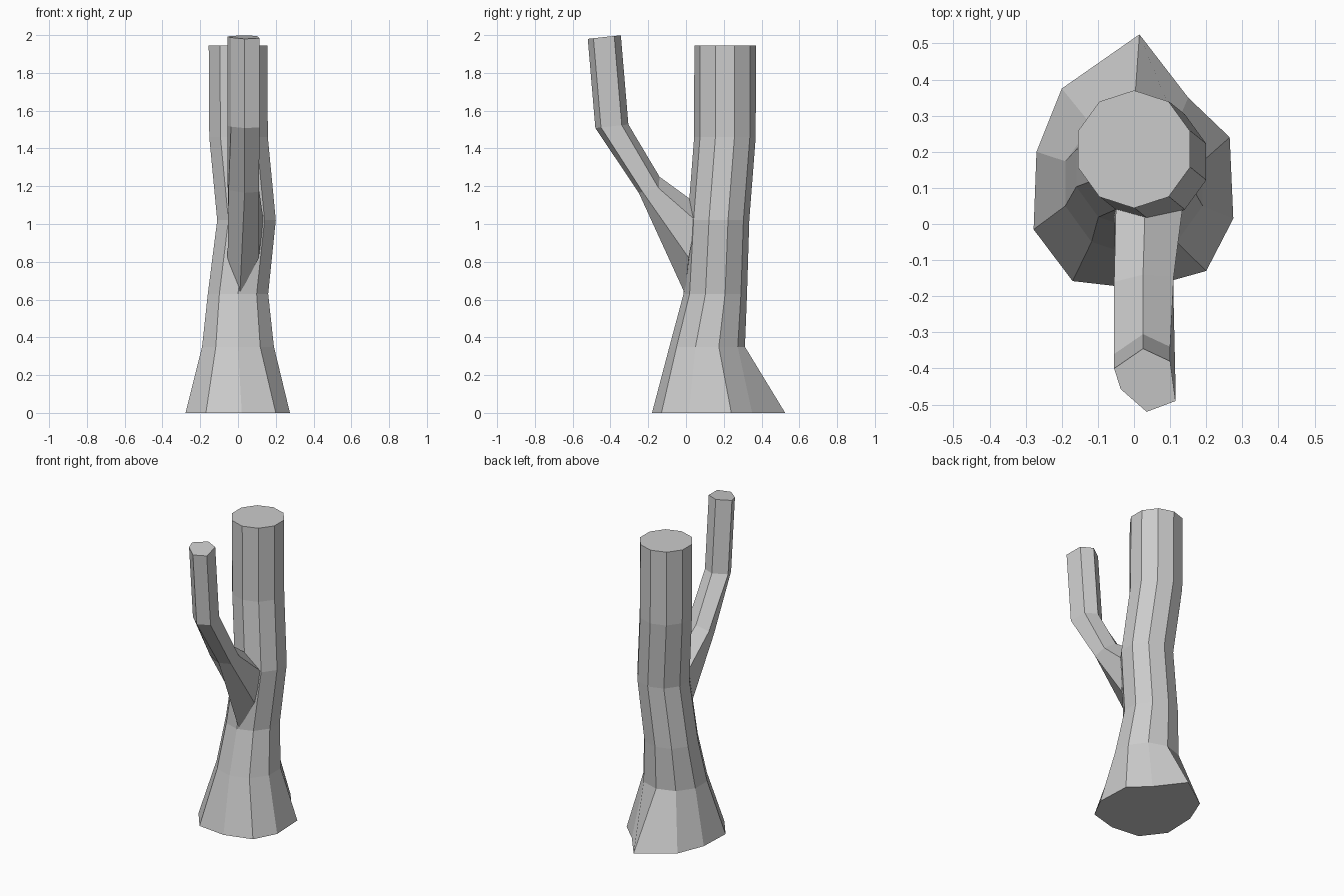
import bpy, bmesh
from math import cos, sin, pi

if "Cube" in bpy.data.objects:
    bpy.data.objects.remove(bpy.data.objects["Cube"])


def loft(name, rings):
    """Skin equal-sized rings into a closed, flat-shaded solid."""
    bm = bmesh.new()
    loops = [[bm.verts.new(p) for p in ring] for ring in rings]
    n = len(loops[0])
    for a, b in zip(loops, loops[1:]):
        for i in range(n):
            j = (i + 1) % n
            bm.faces.new((a[i], a[j], b[j], b[i]))
    bm.faces.new(loops[0])
    bm.faces.new(loops[-1])
    bmesh.ops.recalc_face_normals(bm, faces=bm.faces)
    mesh = bpy.data.meshes.new(name)
    bm.to_mesh(mesh)
    bm.free()
    obj = bpy.data.objects.new(name, mesh)
    bpy.context.collection.objects.link(obj)
    return obj


def decagon(x, y, z, r):
    return [(x + r * sin(i * pi / 5), y + r * cos(i * pi / 5), z) for i in range(10)]


# Trunk: irregular root flare, then gently swaying ten-sided sections
roots = [(0.015, 0.525), (0.15, 0.35), (0.265, 0.24), (0.275, 0.015), (0.2, -0.13),
         (0.02, -0.18), (-0.17, -0.158), (-0.278, -0.015), (-0.27, 0.2), (-0.2, 0.375)]
sections = [(0, 0.112, 0.35, 0.2), (0, 0.155, 0.63, 0.168), (0.045, 0.172, 1.02, 0.163),
            (0.003, 0.206, 1.46, 0.163), (0, 0.207, 1.945, 0.163)]
loft("trunk", [[(x, y, 0) for x, y in roots]] + [decagon(*s) for s in sections])

# Branch: six-sided limb that leaves the trunk front and bends upright
base = [(0.01, -0.005, 0.63), (0.11, 0.015, 0.82), (0.135, 0.05, 1.02),
        (0.03, 0.025, 1.13), (-0.05, 0.05, 1.04), (-0.055, 0.02, 0.82)]
middle = [(0.035, -0.25, 1.165), (0.11, -0.23, 1.17), (0.11, -0.145, 1.19),
          (0.025, -0.14, 1.25), (-0.055, -0.16, 1.22), (-0.05, -0.22, 1.18)]
tip = [(0.035, -0.52), (0.115, -0.49), (0.1, -0.38),
       (0.025, -0.345), (-0.055, -0.4), (-0.037, -0.457)]


def tilted(dy, z):
    return [(x, y + dy, z + 0.11 * (y + 0.52)) for x, y in tip]


loft("branch", [base, middle, tilted(0.04, 1.508), tilted(0, 1.98)])
